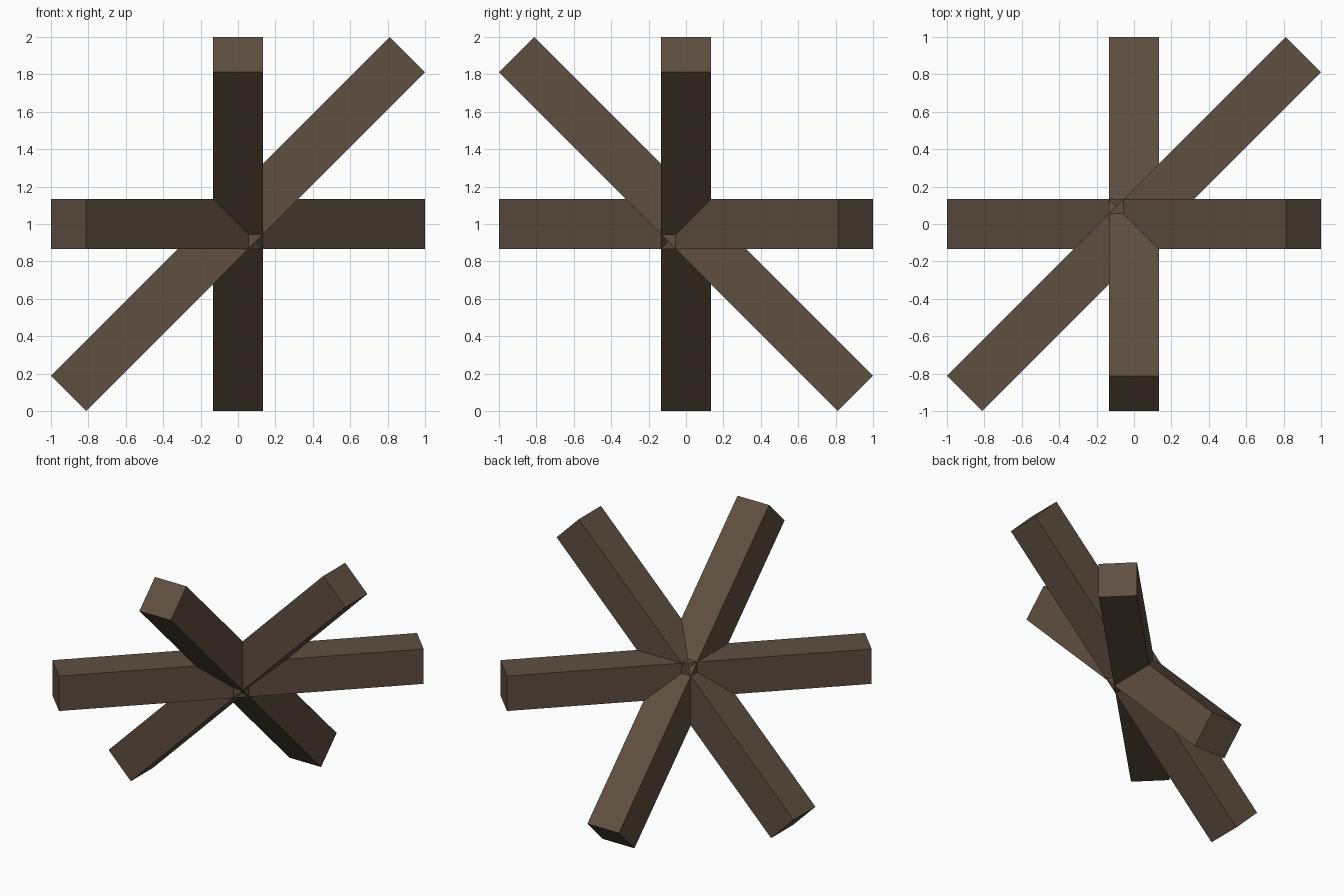
import bpy
import math
from mathutils import Matrix

cube = bpy.data.objects.get("Cube")
if cube:
    bpy.data.objects.remove(cube, do_unlink=True)

WIDTH = 0.266
LENGTH = 2 * math.sqrt(2) - WIDTH  # diagonal bar exactly fills a 2-unit square

# Dark brown timber
wood = bpy.data.materials.new("dark_brown_wood")
wood.use_nodes = True
color = (0.112, 0.078, 0.053, 1)
wood.diffuse_color = color
bsdf = wood.node_tree.nodes["Principled BSDF"]
bsdf.inputs["Base Color"].default_value = color
bsdf.inputs["Roughness"].default_value = 0.9


def bar(name, long_axis, turn_axis):
    """Square bar along one axis, turned 45 degrees about another."""
    bpy.ops.mesh.primitive_cube_add(size=1)
    ob = bpy.context.object
    ob.name = ob.data.name = name
    size = [WIDTH] * 3
    size["XYZ".index(long_axis)] = LENGTH
    turn = Matrix.Rotation(math.radians(45), 4, turn_axis)
    ob.data.transform(turn @ Matrix.Diagonal((*size, 1)))
    ob.location = (0, 0, 1)
    ob.data.materials.append(wood)
    return ob


# Three crossed bars sharing one centre, forming a six-armed star
bar("side_leaning_bar", "Z", "Y")
bar("front_leaning_bar", "Z", "X")
bar("level_bar", "X", "Z")
